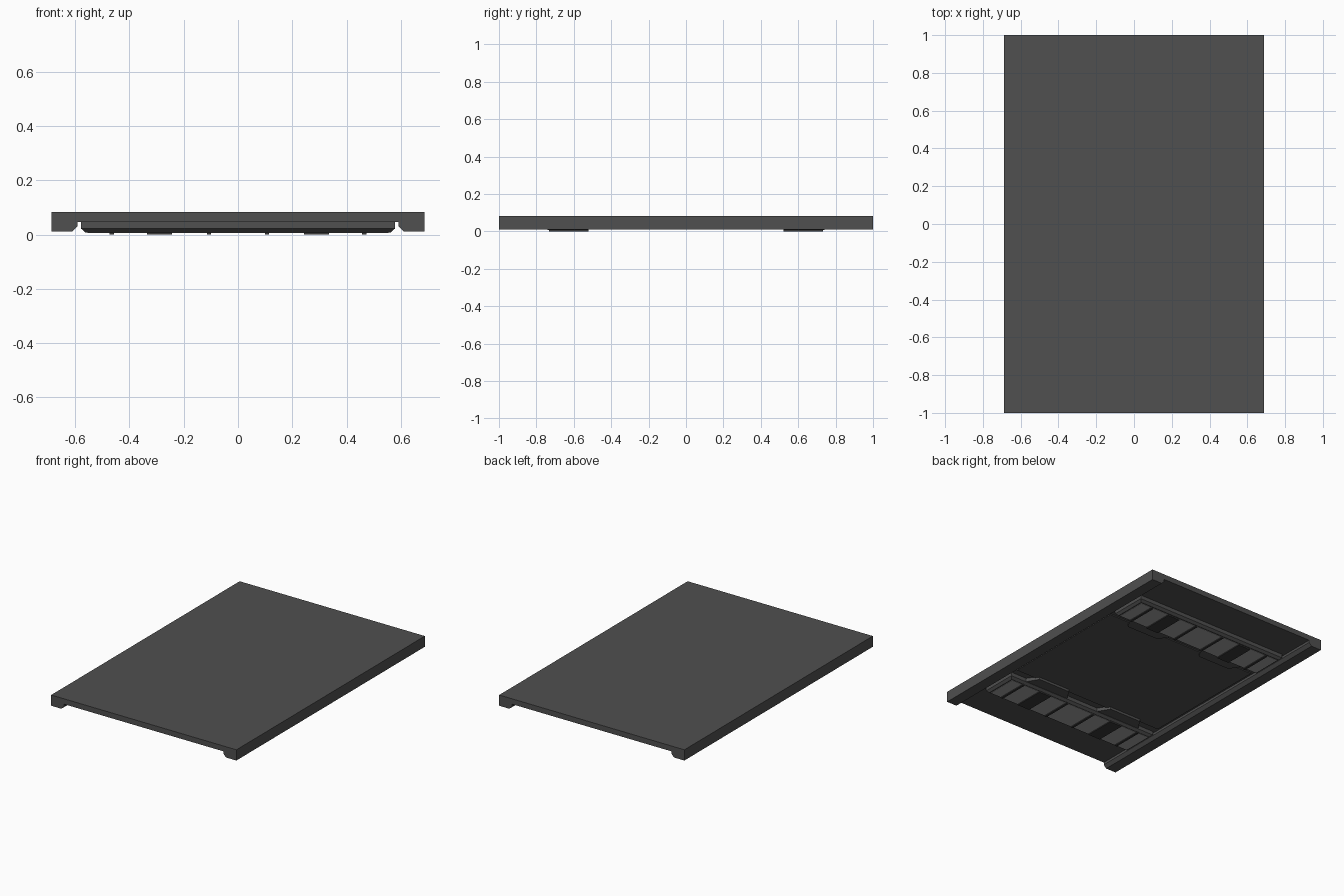
import bpy, bmesh

if "Cube" in bpy.data.objects:
    bpy.data.objects.remove(bpy.data.objects["Cube"])


def material(name, v):
    m = bpy.data.materials.new(name)
    m.diffuse_color = (v, v, v, 1)
    m.use_nodes = True
    m.node_tree.nodes["Principled BSDF"].inputs["Base Color"].default_value = m.diffuse_color
    return m


DARK = material("dark_grey", 0.08)
BLACK = material("black", 0.04)
PAD = material("pad_grey", 0.35)


def finish(name, bm, mat):
    bmesh.ops.recalc_face_normals(bm, faces=bm.faces)
    me = bpy.data.meshes.new(name)
    bm.to_mesh(me)
    bm.free()
    me.materials.append(mat)
    ob = bpy.data.objects.new(name, me)
    bpy.context.collection.objects.link(ob)
    return ob


def loft(name, rings, mat):
    """Join equal-sized point rings and cap both ends."""
    bm = bmesh.new()
    vs = [[bm.verts.new(p) for p in r] for r in rings]
    n = len(vs[0])
    for a, b in zip(vs, vs[1:]):
        for i in range(n):
            j = (i + 1) % n
            bm.faces.new((a[i], a[j], b[j], b[i]))
    bm.faces.new(vs[0])
    bm.faces.new(vs[-1])
    return finish(name, bm, mat)


def rect(x0, x1, y0, y1, z):
    return [(x0, y0, z), (x1, y0, z), (x1, y1, z), (x0, y1, z)]


def box(name, x0, x1, y0, y1, z0, z1, mat):
    return loft(name, [rect(x0, x1, y0, y1, z0), rect(x0, x1, y0, y1, z1)], mat)


# Deck with chamfered side rails, one profile along y
half = [(0.688, 0.083), (0.688, 0.011), (0.612, 0.011), (0.592, 0.031), (0.592, 0.047)]
profile = half + [(-x, z) for x, z in reversed(half)]
loft("deck", [[(x, y, z) for x, z in profile] for y in (-1, 1)], DARK)

# Shallow centre panel underneath
box("centre_panel", -0.575, 0.575, -0.455, 0.455, 0.040, 0.050, DARK)

ribs = [(0.10, 0.115), (0.243, 0.335), (0.458, 0.473)]
for side, s in (("front", -1), ("back", 1)):
    # Cross block with chamfered underside
    loft(side + "_cross_block", [
        rect(-0.578, 0.578, s * 0.505, s * 0.755, 0.050),
        rect(-0.578, 0.578, s * 0.505, s * 0.755, 0.022),
        rect(-0.562, 0.562, s * 0.521, s * 0.739, 0.008)], DARK)
    # Light pads between the ribs
    edges = [-0.555] + [v for a, b in reversed(ribs) for v in (-b, -a)] \
        + [v for r in ribs for v in r] + [0.555]
    for i in range(0, len(edges), 2):
        box(f"{side}_pad_{i // 2}", edges[i], edges[i + 1],
            s * 0.525, s * 0.733, 0.0065, 0.010, PAD)
    for m in (-1, 1):
        # Foot ribs
        for i, (a, b) in enumerate(ribs):
            box(f"{side}_rib_{m}_{i}", m * a, m * b, s * 0.52, s * 0.733, 0, 0.012, BLACK)
        # Tapered tab reaching towards the centre panel
        c = m * 0.29
        loft(f"{side}_tab_{m}", [
            [(c - 0.17, s * 0.51, z), (c + 0.17, s * 0.51, z),
             (c + 0.12, s * 0.43, z), (c - 0.12, s * 0.43, z)]
            for z in (0.024, 0.048)], DARK)
